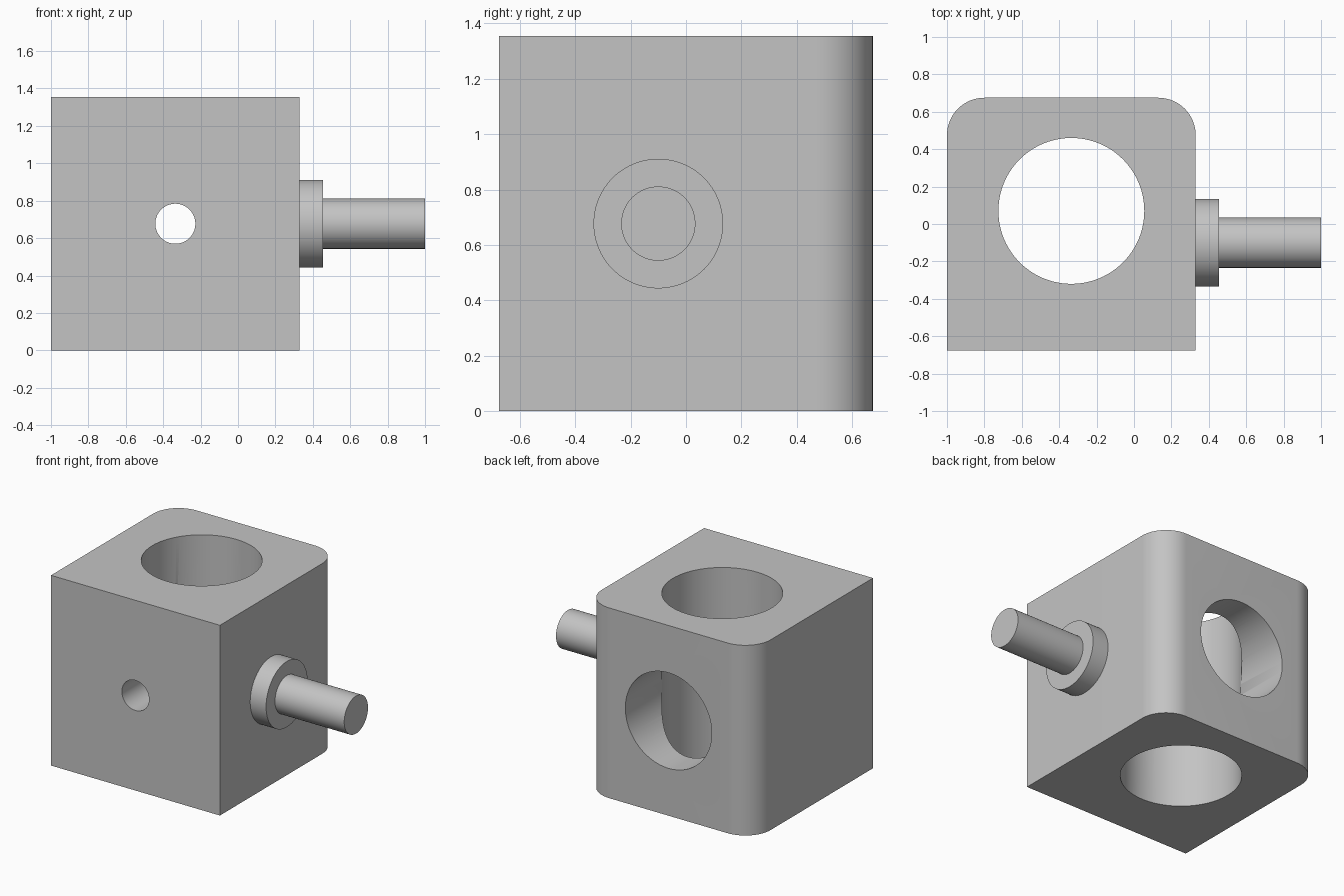
import bpy, bmesh, math
from mathutils import Matrix, Vector

cube = bpy.data.objects.get("Cube")
if cube:
    bpy.data.objects.remove(cube, do_unlink=True)

GREY = (0.55, 0.55, 0.55, 1)
grey = bpy.data.materials.new("plain grey")
grey.use_nodes = True
grey.diffuse_color = GREY
grey.node_tree.nodes["Principled BSDF"].inputs["Base Color"].default_value = GREY

MID_X, MID_Z = -0.335, 0.677
HEIGHT = 1.354


def finish(name, bm):
    bmesh.ops.recalc_face_normals(bm, faces=bm.faces)
    mesh = bpy.data.meshes.new(name)
    bm.to_mesh(mesh)
    bm.free()
    mesh.materials.append(grey)
    obj = bpy.data.objects.new(name, mesh)
    bpy.context.collection.objects.link(obj)
    return obj


def smooth(obj):
    bpy.ops.object.select_all(action='DESELECT')
    obj.select_set(True)
    bpy.context.view_layer.objects.active = obj
    bpy.ops.object.shade_smooth_by_angle(angle=math.radians(30))


def rod(name, start, end, radius):
    """Cylinder running between two points."""
    start, end = Vector(start), Vector(end)
    axis = end - start
    turn = axis.to_track_quat('Z', 'Y').to_matrix().to_4x4()
    bm = bmesh.new()
    bmesh.ops.create_cone(bm, cap_ends=True, segments=96, radius1=radius,
                          radius2=radius, depth=axis.length,
                          matrix=Matrix.Translation((start + end) / 2) @ turn)
    return finish(name, bm)


# Block with its two upright back edges rounded
bm = bmesh.new()
bmesh.ops.create_cube(bm, size=1, matrix=Matrix.Translation((MID_X, 0, MID_Z))
                      @ Matrix.Diagonal((1.33, 1.35, HEIGHT, 1)))
back_edges = [e for e in bm.edges if all(v.co.y > 0 for v in e.verts)
              and abs(e.verts[0].co.z - e.verts[1].co.z) > 1]
bmesh.ops.bevel(bm, geom=back_edges, offset=0.2, segments=16, profile=0.5,
                affect='EDGES')
block = finish("block", bm)

# Upright bore, wide back bore and small front hole
cutters = [
    rod("upright_bore_cutter", (MID_X, 0.07, -0.2), (MID_X, 0.07, 1.6), 0.39),
    rod("back_bore_cutter", (MID_X, 0.07, MID_Z), (MID_X, 0.9, MID_Z), 0.34),
    rod("front_hole_cutter", (MID_X, -0.9, MID_Z), (MID_X, 0.07, MID_Z), 0.107),
]
bpy.context.view_layer.objects.active = block
for cutter in cutters:
    mod = block.modifiers.new(cutter.name, 'BOOLEAN')
    mod.operation = 'DIFFERENCE'
    mod.solver = 'EXACT'
    mod.object = cutter
    bpy.ops.object.modifier_apply(modifier=mod.name)
for cutter in cutters:
    bpy.data.objects.remove(cutter, do_unlink=True)
smooth(block)

# Collar and shaft on the side
SHAFT_Y = -0.1
smooth(rod("collar", (0.32, SHAFT_Y, MID_Z), (0.455, SHAFT_Y, MID_Z), 0.234))
smooth(rod("shaft", (0.44, SHAFT_Y, MID_Z), (1.0, SHAFT_Y, MID_Z), 0.134))
